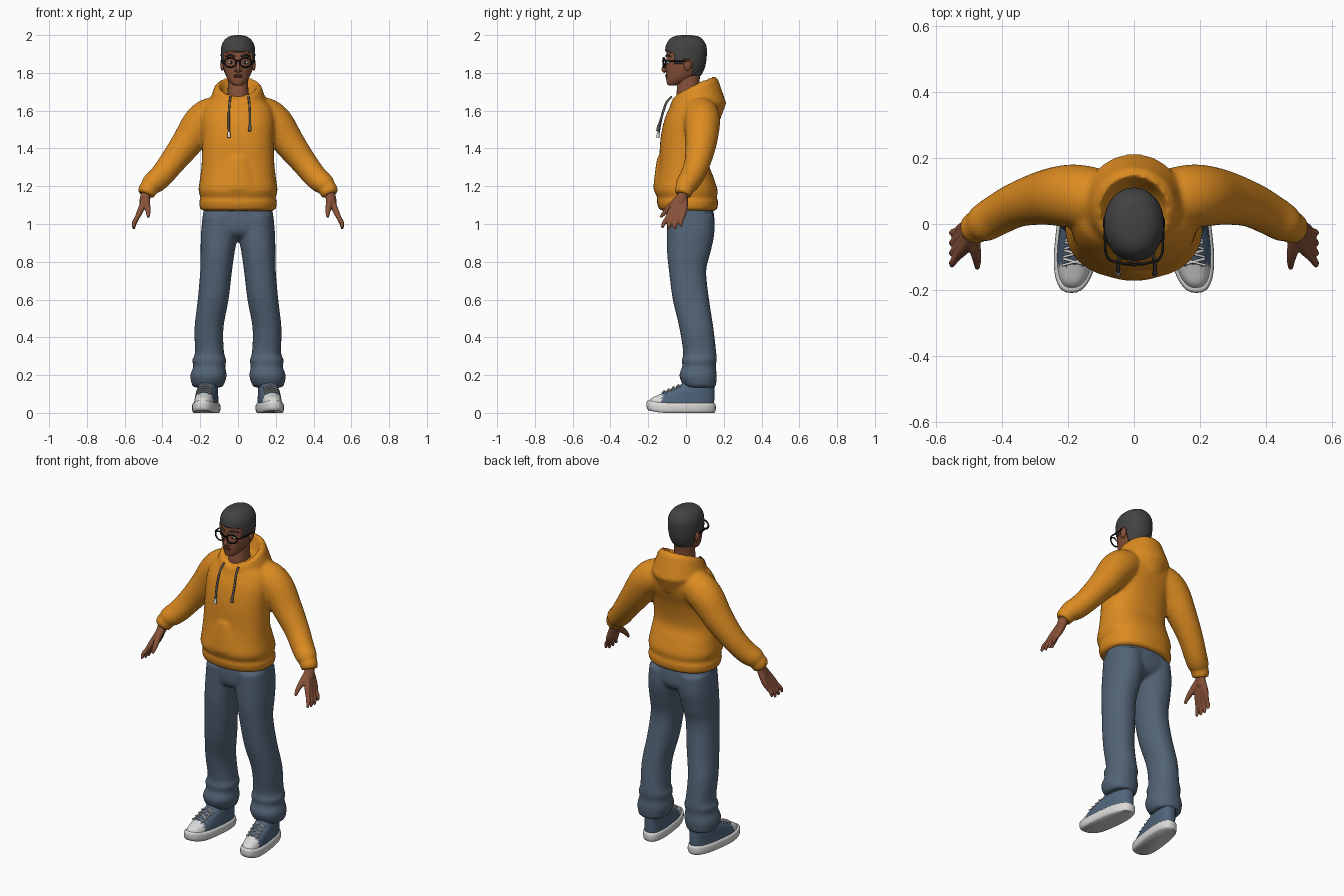
import bpy, bmesh, math
from mathutils import Vector

if "Cube" in bpy.data.objects:
    bpy.data.objects.remove(bpy.data.objects["Cube"])


def material(name, *rgb):
    m = bpy.data.materials.new(name)
    m.use_nodes = True
    m.diffuse_color = (*rgb, 1)
    bsdf = next(n for n in m.node_tree.nodes if n.type == 'BSDF_PRINCIPLED')
    bsdf.inputs["Base Color"].default_value = (*rgb, 1)
    return m


ORANGE = material("orange_fabric", .72, .26, .015)
DENIM = material("blue_denim", .085, .125, .18)
SKIN = material("brown_skin", .25, .085, .042)
HAIR = material("dark_grey_hair", .055, .055, .055)
WHITE = material("white_rubber", .7, .7, .69)
CANVAS = material("blue_canvas", .08, .13, .2)
BLACK = material("black_plastic", .01, .01, .012)
CORD = material("grey_cord", .12, .11, .1)
LIPS = material("dark_lips", .17, .05, .035)


def spline(rows, k=5):
    """Smooth curve through rows of numbers."""
    out = []
    for i in range(len(rows) - 1):
        a, b, c, d = (rows[min(max(i + j, 0), len(rows) - 1)] for j in (-1, 0, 1, 2))
        for t in (j / k for j in range(k)):
            out.append([q + .5 * t * (r - p + t * (2*p - 5*q + 4*r - s + t * (3*(q - r) + s - p)))
                        for p, q, r, s in zip(a, b, c, d)])
    return out + [list(rows[-1])]


def skin_rings(bm, rings, closed=False):
    rings = [[bm.verts.new(p) for p in ring] for ring in rings]
    n = len(rings[0])
    pairs = list(zip(rings, rings[1:]))
    if closed:
        pairs.append((rings[-1], rings[0]))
    else:
        bm.faces.new(rings[0])
        bm.faces.new(rings[-1])
    for a, b in pairs:
        for i in range(n):
            bm.faces.new((a[i], a[(i+1) % n], b[(i+1) % n], b[i]))


def loft(bm, rows, side=1, power=.9, n=40, k=5):
    """Stack of rounded rings given as (z, x min, x max, y min, y max)."""
    def bend(c):
        return math.copysign(abs(c) ** power, c)
    rings = []
    for z, x0, x1, y0, y1 in spline(rows, k):
        angles = [math.tau * i / n for i in range(n)]
        rings.append([(side * ((x0 + x1) / 2 + (x1 - x0) / 2 * bend(math.cos(a))),
                       (y0 + y1) / 2 + (y1 - y0) / 2 * bend(math.sin(a)), z) for a in angles])
    skin_rings(bm, rings)


def tube(bm, rows, side=1, n=16):
    """Round tube along points given as (x, y, z, radius)."""
    pts = spline(rows)
    rings = []
    for i, (x, y, z, r) in enumerate(pts):
        t = Vector(pts[min(i+1, len(pts)-1)][:3]) - Vector(pts[max(i-1, 0)][:3])
        t.normalize()
        u = t.cross(Vector((0, 0, 1) if abs(t.y) > .9 else (0, 1, 0))).normalized()
        v = t.cross(u)
        ring = [Vector((x, y, z)) + r * (u * math.cos(a) + v * math.sin(a))
                for a in (math.tau * j / n for j in range(n))]
        rings.append([(side * p.x, p.y, p.z) for p in ring])
    skin_rings(bm, rings)


def ball(bm, centre, size):
    new = bmesh.ops.create_uvsphere(bm, u_segments=20, v_segments=12, radius=1)["verts"]
    for v in new:
        v.co = [c + s * q for c, s, q in zip(centre, size, v.co)]


def finish(name, bm, *mats, voxel=0, smooth=3):
    bmesh.ops.recalc_face_normals(bm, faces=bm.faces[:])
    mesh = bpy.data.meshes.new(name)
    bm.to_mesh(mesh)
    bm.free()
    for m in mats:
        mesh.materials.append(m)
    ob = bpy.data.objects.new(name, mesh)
    bpy.context.collection.objects.link(ob)
    bpy.ops.object.select_all(action='DESELECT')
    ob.select_set(True)
    bpy.context.view_layer.objects.active = ob
    bpy.ops.object.shade_smooth_by_angle(angle=math.radians(50))
    if voxel:  # fuse overlapping volumes into one soft surface
        r = ob.modifiers.new("fuse", 'REMESH')
        r.mode, r.voxel_size, r.use_smooth_shade = 'VOXEL', voxel, True
        s = ob.modifiers.new("soften", 'SMOOTH')
        s.factor, s.iterations = .5, smooth
    return ob


def even(rows):
    return [(z, -w, w, a, b) for z, w, a, b in rows]


# Hoodie: torso, front pocket, sleeves and draped hood
bm = bmesh.new()
loft(bm, even([(1.07, .18, -.12, .15), (1.08, .2, -.143, .165), (1.12, .206, -.155, .17),
               (1.135, .198, -.15, .163), (1.18, .209, -.167, .167), (1.25, .2, -.155, .145),
               (1.33, .192, -.143, .12), (1.45, .19, -.135, .14), (1.55, .195, -.115, .175),
               (1.62, .18, -.085, .18), (1.66, .13, -.065, .15), (1.69, .06, -.03, .09)]), power=.85)
loft(bm, even([(1.17, .12, -.165, 0), (1.2, .13, -.172, 0), (1.33, .08, -.156, 0), (1.36, .07, -.145, 0)]))
for s in (1, -1):
    tube(bm, [(.08, .07, 1.58, .085), (.14, .08, 1.575, .095), (.2, .085, 1.53, .095), (.27, .08, 1.43, .083),
              (.35, .06, 1.325, .069), (.41, .03, 1.25, .063), (.455, .003, 1.21, .058),
              (.47, -.006, 1.19, .047), (.478, -.01, 1.18, .05), (.489, -.018, 1.155, .044)], s, 32)
front = [(.085, 1.68), (.105, 1.675), (.113, 1.65), (.1, 1.6), (.05, 1.6), (.07, 1.65)]
back = [(.115, 1.785), (.14, 1.765), (.183, 1.64), (.15, 1.55), (.06, 1.58), (.085, 1.7)]
rings = []
for i in range(64):
    t = math.tau * i / 64
    b = (1 - math.cos(t)) / 2
    dip = .02 * math.exp(-8 * (1 - math.cos(t)))
    ring = []
    for (r0, z0), (r1, z1) in zip(front, back):
        r, z = r0 + (r1 - r0) * b, z0 + (z1 - z0) * (b if z1 > z0 else b * b)
        ring.append((r * math.sin(t), .03 - r * math.cos(t), z - dip))
    rings.append(ring)
skin_rings(bm, rings, closed=True)
finish("hoodie", bm, ORANGE, voxel=.01)

# Trousers
bm = bmesh.new()
loft(bm, even([(1.13, .17, -.09, .13), (1.05, .186, -.1, .148), (.98, .19, -.1, .15),
               (.94, .15, -.08, .12), (.92, .06, -.03, .07)]))
for s in (1, -1):
    loft(bm, [(1.05, .005, .186, -.1, .148), (.95, 0, .196, -.1, .15), (.85, .018, .198, -.1, .13),
              (.75, .032, .2, -.09, .107), (.6, .05, .213, -.07, .122), (.45, .077, .23, -.035, .145),
              (.32, .074, .228, -.015, .16), (.28, .062, .242, -.022, .162), (.245, .068, .237, -.02, .158),
              (.2, .06, .252, -.035, .163), (.155, .072, .246, -.02, .16), (.135, .085, .235, 0, .155)], s)
finish("trousers", bm, DENIM, voxel=.01)


def splay(bm, side):
    """Turn the shoe outward and lift its toe."""
    for v in bm.verts:
        v.co.x -= side * .12 * v.co.y
        v.co.z += .014 * max(0, -v.co.y / .1 - 1) ** 2


for s, label in ((1, "left_"), (-1, "right_")):
    # Shoe
    bm = bmesh.new()
    loft(bm, [(0, .105, .225, -.2, .15), (.012, .097, .233, -.208, .157),
              (.042, .097, .233, -.208, .157), (.052, .104, .226, -.2, .15)], s, .78, k=3)
    splay(bm, s)
    finish(label + "shoe_sole", bm, WHITE)
    bm = bmesh.new()
    loft(bm, [(.045, .105, .225, -.197, .148), (.075, .108, .222, -.175, .15), (.11, .112, .22, -.11, .15),
              (.14, .114, .216, -.04, .15), (.18, .116, .214, -.005, .15)], s, .78)
    for f in bm.faces:
        f.material_index = int(f.calc_center_median().y < -.125)
    splay(bm, s)
    finish(label + "shoe_upper", bm, CANVAS, WHITE)
    bm = bmesh.new()
    for i in range(4):
        y = -.115 + i * .025
        z = .115 + (y + .11) * .43
        for d in (-.01, .01):
            tube(bm, [(.128, y - d, z - .01, .004), (.165, y, z + .003, .004), (.202, y + d, z - .008, .004)], s, 8)
    splay(bm, s)
    finish(label + "shoe_laces", bm, WHITE)

    # Hand with four fingers and a thumb
    bm = bmesh.new()
    tube(bm, [(.465, -.005, 1.2, .028), (.488, -.017, 1.15, .028), (.5, -.03, 1.11, .024)], s)
    for f in range(4):
        short = .012 * (f == 3) + .006 * (f == 0)
        tube(bm, [(.485, -.03 + .008 * f, 1.15, .018), (.515, -.075 + .022 * f, 1.075, .017),
                  (.536, -.1 + .026 * f, 1.03, .0125), (.549, -.116 + .03 * f, 1 + short, .0115),
                  (.552, -.127 + .033 * f, .974 + short, .007)], s)
    tube(bm, [(.487, -.03, 1.14, .02), (.482, -.075, 1.1, .018),
              (.476, -.11, 1.065, .013), (.475, -.134, 1.035, .008)], s)
    finish(label + "hand", bm, SKIN, voxel=.005, smooth=2)

    # Drawstring with pale tip
    x, end = (.06, 1.52) if s > 0 else (.045, 1.485)
    bm = bmesh.new()
    tube(bm, [(x - .005, -.075, 1.675, .006), (x, -.105, 1.64, .006), (x + .004, -.128, 1.57, .006),
              (x + .003, -.145, end, .006)], s, 8)
    finish(label + "drawstring", bm, CORD)
    bm = bmesh.new()
    tube(bm, [(x + .003, -.145, end, .008), (x + .003, -.15, end - .028, .009)], s, 10)
    finish(label + "drawstring_tip", bm, WHITE if s < 0 else CORD)

    # Ear, eye and brow
    bm = bmesh.new()
    ball(bm, (s * .083, .008, 1.843), (.011, .02, .032))
    finish(label + "ear", bm, SKIN)
    bm = bmesh.new()
    ball(bm, (s * .037, -.094, 1.856), (.016, .009, .008))
    finish(label + "eye", bm, WHITE)
    bm = bmesh.new()
    ball(bm, (s * .036, -.101, 1.856), (.007, .004, .007))
    finish(label + "pupil", bm, BLACK)
    bm = bmesh.new()
    tube(bm, [(.015, -.106, 1.887, .004), (.04, -.1, 1.895, .005), (.063, -.082, 1.887, .003)], s, 8)
    finish(label + "brow", bm, HAIR)

# Head, with the short hair raised above the hairline
bm = bmesh.new()
loft(bm, even([(1.732, .012, -.085, -.05), (1.738, .03, -.098, -.03), (1.76, .05, -.104, .02),
               (1.79, .066, -.105, .07), (1.825, .076, -.105, .09), (1.86, .081, -.104, .098),
               (1.9, .083, -.104, .102), (1.94, .08, -.099, .1), (1.97, .064, -.083, .083),
               (1.986, .04, -.058, .06), (1.992, .01, -.02, .02)]), power=.95, n=112, k=9)


def hairline(p):
    if p.y < -.06:
        return 1.912 - .25 * max(0, abs(p.x) - .045)
    if p.y < -.022:
        return 1.85
    return 1.875 if p.y < .03 else 1.79


bm.normal_update()
for f in bm.faces:
    c = f.calc_center_median()
    f.material_index = int(c.z > hairline(c))
raised = {v for f in bm.faces if f.material_index for v in f.verts}
for v in raised:
    away = v.co - Vector((0, 0, 1.88))
    v.co += away.normalized() * .0085
finish("head", bm, SKIN, HAIR)

# Neck, nose and lips
bm = bmesh.new()
loft(bm, even([(1.6, .062, -.05, .09), (1.69, .056, -.05, .075), (1.74, .054, -.045, .07), (1.82, .056, -.04, .08)]))
finish("neck", bm, SKIN)
bm = bmesh.new()
tube(bm, [(0, -.1, 1.87, .007), (0, -.11, 1.84, .009), (0, -.118, 1.818, .012), (0, -.108, 1.803, .007)])
for s in (1, -1):
    ball(bm, (s * .013, -.107, 1.813), (.009, .01, .008))
finish("nose", bm, SKIN)
bm = bmesh.new()
for z in (1.787, 1.779):
    ball(bm, (0, -.099, z), (.024, .011, .0055))
finish("lips", bm, LIPS)

# Glasses: two rims, bridge and temples
bm = bmesh.new()
for s in (1, -1):
    rim = []
    for i in range(33):
        a = math.tau * i / 32
        x = .041 + .031 * math.cos(a)
        rim.append((x, -.121 + .25 * max(0, x - .03), 1.855 + .025 * math.sin(a), .0042))
    tube(bm, rim, s, 8)
    tube(bm, [(.071, -.111, 1.862, .004), (.085, -.09, 1.863, .004),
              (.088, -.04, 1.862, .004), (.09, .012, 1.862, .004)], s, 8)
tube(bm, [(-.012, -.12, 1.86, .004), (0, -.123, 1.864, .004), (.012, -.12, 1.86, .004)], n=8)
finish("glasses", bm, BLACK)
